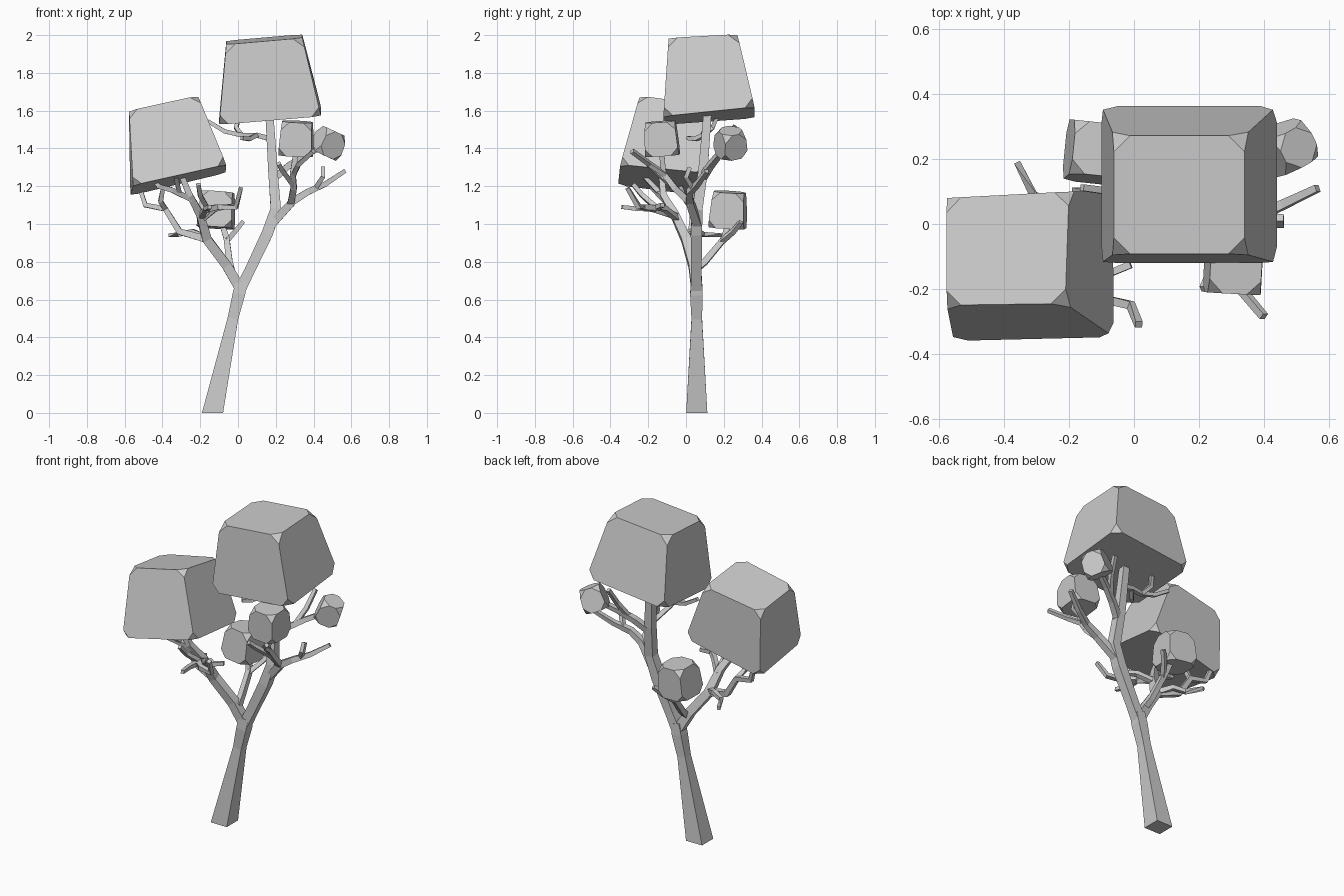
import bpy, bmesh
from math import radians
from mathutils import Vector, Matrix, Euler


def finish(bm, name):
    bmesh.ops.recalc_face_normals(bm, faces=bm.faces[:])
    me = bpy.data.meshes.new(name)
    bm.to_mesh(me)
    bm.free()
    ob = bpy.data.objects.new(name, me)
    bpy.context.collection.objects.link(ob)
    return ob


def limb(name, pts, widths, flat_base=False):
    """Tapered square tube along a path; widths = (start, end) or one per point."""
    p = [Vector(q) for q in pts]
    n = len(p)
    if len(widths) != n:
        a, b = widths
        widths = [a + (b - a) * i / (n - 1) for i in range(n)]
    bm = bmesh.new()
    rings = []
    for i in range(n):
        t = Vector((0, 0, 0))
        if i > 0:
            t += (p[i] - p[i - 1]).normalized()
        if i < n - 1:
            t += (p[i + 1] - p[i]).normalized()
        t.normalize()
        if flat_base and i == 0:
            t = Vector((0, 0, 1))
        v = Vector((0, 1, 0))
        if abs(t.y) > 0.85:
            v = Vector((0, 0, 1))
        v = (v - t * v.dot(t)).normalized()
        u = v.cross(t)
        h = widths[i] / 2
        rings.append([bm.verts.new(p[i] + u * a * h + v * b * h)
                      for a, b in ((-1, -1), (1, -1), (1, 1), (-1, 1))])
    for r, s in zip(rings, rings[1:]):
        for k in range(4):
            bm.faces.new((r[k], r[(k + 1) % 4], s[(k + 1) % 4], s[k]))
    bm.faces.new(rings[0])
    bm.faces.new(rings[-1])
    return finish(bm, name)


def foliage(name, bottom, top, cut):
    """Tapered block from two rings of four corners, with its corners cut off."""
    bm = bmesh.new()
    b = [bm.verts.new(c) for c in bottom]
    t = [bm.verts.new(c) for c in top]
    bm.faces.new(b)
    bm.faces.new(t)
    for k in range(4):
        j = (k + 1) % 4
        bm.faces.new((b[k], b[j], t[j], t[k]))
    bmesh.ops.bevel(bm, geom=bm.verts[:], offset=cut, segments=1,
                    profile=0.5, affect='VERTICES')
    return finish(bm, name)


def small_foliage(name, centre, size, taper, rot, cut):
    m = Matrix.Translation(centre) @ Euler([radians(a) for a in rot]).to_matrix().to_4x4()
    sq = ((-1, -1), (1, -1), (1, 1), (-1, 1))
    h = size / 2
    foliage(name, [m @ Vector((x * h, y * h, -h)) for x, y in sq],
            [m @ Vector((x * h * taper, y * h * taper, h)) for x, y in sq], cut)


# Trunk and the two main forks
limb("trunk", [(-.135, .057, 0), (-.027, .057, .5), (.005, .055, .63), (.02, .055, .70)],
     [.112, .056, .066, .06], True)
limb("right_fork", [(.005, .055, .64), (.06, .055, .75), (.155, .055, .95), (.2, .06, 1.08),
                    (.185, .09, 1.28), (.165, .115, 1.60)],
     [.06, .055, .06, .055, .05, .042])
limb("left_fork", [(.01, .055, .66), (-.06, .04, .78), (-.165, .0, .92), (-.2, -.06, 1.05),
                   (-.255, -.12, 1.15), (-.30, -.13, 1.26)],
     [.055, .052, .05, .042, .034, .028])

# Large canopy blocks
foliage("right_canopy",
        [(-.1, -.12, 1.525), (.44, -.12, 1.57), (.44, .363, 1.62), (-.1, .363, 1.56)],
        [(-.062, -.092, 1.95), (.34, -.092, 1.985), (.34, .272, 2.005), (-.062, .272, 1.97)], .05)
foliage("left_canopy",
        [(-.555, -.36, 1.205), (-.062, -.348, 1.315), (-.066, .1, 1.27), (-.57, .08, 1.15)],
        [(-.577, -.25, 1.6), (-.212, -.245, 1.68), (-.2, .1, 1.63), (-.577, .08, 1.56)], .045)

# Small foliage blocks
small_foliage("rear_foliage", (-.112, .225, 1.075), .19, .86, (-4, 4, -6), .042)
small_foliage("front_foliage", (.31, -.13, 1.452), .18, .88, (4, 3, -3), .042)
small_foliage("right_foliage", (.478, .235, 1.43), .14, .85, (12, 22, 30), .04)

# Branch carrying the rear foliage
limb("rear_branch", [(-.035, .05, .76), (-.045, .10, .80), (-.06, .2, .92), (-.09, .23, 1.02)],
     (.036, .028))
limb("rear_twig", [(-.06, .19, .91), (-.015, .25, .96), (.025, .29, 1.01)], (.028, .022))

# Twigs of the left fork
limb("left_back_twig", [(-.17, .0, .93), (-.24, .06, .96), (-.31, .09, .945), (-.36, .19, .94)],
     (.03, .02))
limb("left_branch", [(-.17, .0, .92), (-.31, .03, .96), (-.385, .04, 1.08), (-.49, .05, 1.10),
                     (-.52, .07, 1.19)], (.038, .022))
limb("left_branch_twig", [(-.385, .04, 1.08), (-.41, .0, 1.12), (-.395, -.03, 1.2)], (.026, .022))
limb("left_upper_twig", [(-.245, -.11, 1.13), (-.35, -.16, 1.18), (-.42, -.18, 1.20),
                         (-.45, -.18, 1.24)], (.03, .022))
limb("left_canopy_twig", [(-.31, -.14, 1.165), (-.33, -.22, 1.25)], (.026, .022))
limb("left_front_branch", [(-.195, -.05, 1.04), (-.16, -.16, 1.08), (-.10, -.23, 1.09),
                           (-.01, -.25, 1.09), (.015, -.31, 1.19)], (.034, .022))
limb("left_front_twig", [(-.16, -.15, 1.08), (-.17, -.25, 1.08), (-.15, -.34, 1.09)], (.028, .02))
limb("left_inner_twig", [(-.195, -.04, 1.02), (-.12, -.11, 1.08), (-.07, -.15, 1.09),
                         (-.01, -.125, 1.10)], (.03, .022))
limb("left_raised_twig", [(-.16, -.15, 1.08), (-.20, -.23, 1.15), (-.21, -.28, 1.21)],
     (.026, .022))

# Branches of the right fork: lower side
limb("right_branch", [(.18, .06, 1.0), (.29, .02, 1.12), (.37, .02, 1.17), (.46, .06, 1.21),
                      (.565, .11, 1.28)], (.045, .022))
limb("right_branch_twig", [(.41, .04, 1.19), (.45, .0, 1.25), (.45, .02, 1.30)], (.026, .022))
limb("front_branch", [(.28, .025, 1.11), (.295, -.06, 1.19), (.29, -.12, 1.27),
                      (.31, -.13, 1.40)], (.036, .026))
limb("front_long_twig", [(.295, -.11, 1.26), (.32, -.19, 1.315), (.40, -.285, 1.385)], (.026, .022))
limb("front_low_twig", [(.295, -.07, 1.20), (.23, -.17, 1.29), (.215, -.20, 1.32)], (.026, .022))

# Branches of the right fork: upper side
limb("upper_branch", [(.19, .085, 1.24), (.27, .13, 1.31), (.35, .17, 1.36), (.45, .22, 1.41)],
     (.038, .026))
limb("upper_twig", [(.30, .145, 1.33), (.34, .2, 1.42), (.36, .26, 1.52)], (.026, .022))
limb("upper_left_branch", [(.175, .11, 1.45), (.10, .10, 1.47), (.02, .09, 1.47),
                           (-.07, .10, 1.49), (-.16, .112, 1.545)], (.028, .02))
limb("upper_left_twig", [(.10, .10, 1.47), (.06, .05, 1.45), (.02, .01, 1.455)], (.024, .02))
limb("upper_canopy_twig", [(.02, .09, 1.47), (-.01, .14, 1.51), (.01, .17, 1.58)], (.024, .02))
